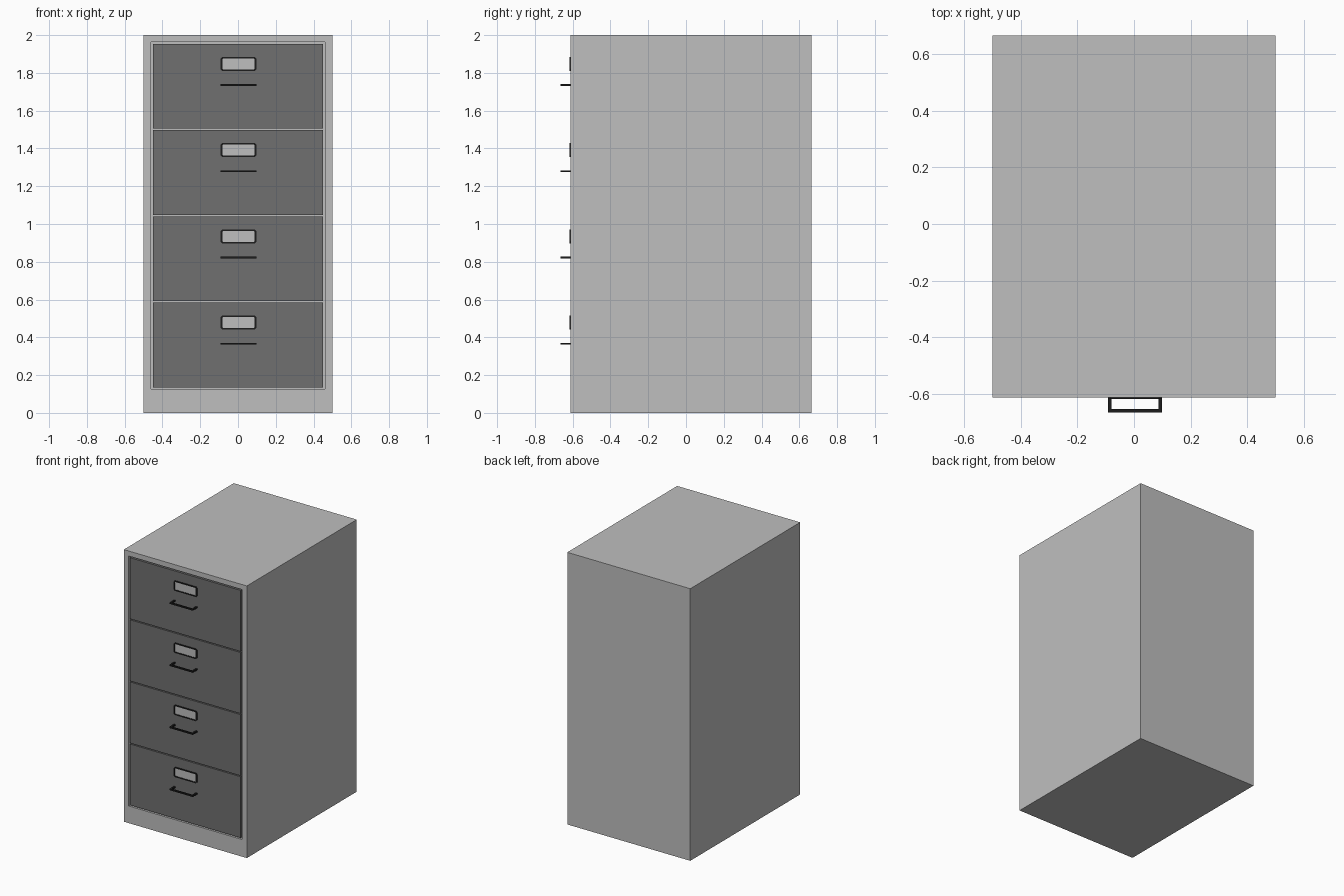
import bpy, bmesh

cube = bpy.data.objects.get("Cube")
if cube:
    bpy.data.objects.remove(cube, do_unlink=True)

FRONT, BACK = -0.612, 0.665
PITCH, HEIGHT, BASE = 0.4565, 0.449, 0.135
FITTING_X = 0.003


def material(name, value):
    m = bpy.data.materials.new(name)
    m.use_nodes = True
    colour = (value, value, value, 1)
    m.diffuse_color = colour
    m.node_tree.nodes["Principled BSDF"].inputs["Base Color"].default_value = colour
    return m


light = material("light grey metal", 0.52)
dark = material("dark grey metal", 0.16)
black = material("black metal", 0.012)


def finish(name, bm, mat):
    bmesh.ops.recalc_face_normals(bm, faces=bm.faces)
    mesh = bpy.data.meshes.new(name)
    bm.to_mesh(mesh)
    bm.free()
    mesh.materials.append(mat)
    ob = bpy.data.objects.new(name, mesh)
    bpy.context.collection.objects.link(ob)
    return ob


def add_box(bm, x, y, z):
    """Box between pairs of limits."""
    verts = bmesh.ops.create_cube(bm, size=1)["verts"]
    for v in verts:
        v.co = [lim[0] if c < 0 else lim[1] for c, lim in zip(v.co, (x, y, z))]


def plate(name, outline, y0, y1, mat, hole=None):
    """Extruded x-z outline, or a ring when a matching hole outline is given."""
    bm = bmesh.new()
    outer = [bm.verts.new((x, y0, z)) for x, z in outline]
    if hole:
        inner = [bm.verts.new((x, y0, z)) for x, z in hole]
        n = len(outer)
        faces = [bm.faces.new((outer[i], outer[(i + 1) % n], inner[(i + 1) % n], inner[i]))
                 for i in range(n)]
    else:
        faces = [bm.faces.new(outer)]
    ext = bmesh.ops.extrude_face_region(bm, geom=faces, use_keep_orig=True)
    for v in ext["geom"]:
        if isinstance(v, bmesh.types.BMVert):
            v.co.y = y1
    return finish(name, bm, mat)


def clipped_rect(cx, cz, w, h, c):
    """Rectangle with cut corners, from half width, half height and cut."""
    quarter = [(w, h - c), (w - c, h)]
    pts = quarter + [(-x, z) for x, z in reversed(quarter)]
    pts += [(-x, -z) for x, z in pts]
    return [(cx + x, cz + z) for x, z in pts]


# Cabinet shell with a shallow recess for the drawers
bm = bmesh.new()
add_box(bm, (-0.5, 0.5), (FRONT, BACK), (0, 2))
bm.normal_update()
face = min(bm.faces, key=lambda f: f.calc_center_median().y)
bmesh.ops.inset_region(bm, faces=[face], thickness=0.04)
for v in face.verts:
    v.co.z = 0.126 if v.co.z < 1 else 1.963
    v.co.x = 0.46 if v.co.x > 0 else -0.46
ext = bmesh.ops.extrude_discrete_faces(bm, faces=[face])["faces"][0]
for v in ext.verts:
    v.co.y = FRONT + 0.02
finish("cabinet_body", bm, light)

for i in range(4):
    z = BASE + i * PITCH
    n = i + 1

    # Drawer front
    bm = bmesh.new()
    add_box(bm, (-0.45, 0.45), (FRONT, FRONT + 0.02), (z, z + HEIGHT))
    finish(f"drawer_front_{n}", bm, dark)

    # Label card and its holder
    cz = z + 0.343
    outer = clipped_rect(FITTING_X, cz, 0.095, 0.037, 0.009)
    inner = clipped_rect(FITTING_X, cz, 0.085, 0.029, 0.004)
    plate(f"label_holder_{n}", outer, FRONT, FRONT - 0.006, black, inner)
    plate(f"label_card_{n}", inner, FRONT, FRONT - 0.002, light)

    # Pull handle: one bent bar, drawn as a U seen from above
    hz, w, t, tip = z + 0.231, 0.095, 0.012, -0.665
    path = [(w, FRONT), (w, tip), (-w, tip), (-w, FRONT),
            (t - w, FRONT), (t - w, tip + t), (w - t, tip + t), (w - t, FRONT)]
    bm = bmesh.new()
    low = [bm.verts.new((FITTING_X + x, y, hz - 0.005)) for x, y in path]
    ext = bmesh.ops.extrude_face_region(bm, geom=[bm.faces.new(low)], use_keep_orig=True)
    for v in ext["geom"]:
        if isinstance(v, bmesh.types.BMVert):
            v.co.z = hz + 0.005
    finish(f"pull_handle_{n}", bm, black)
